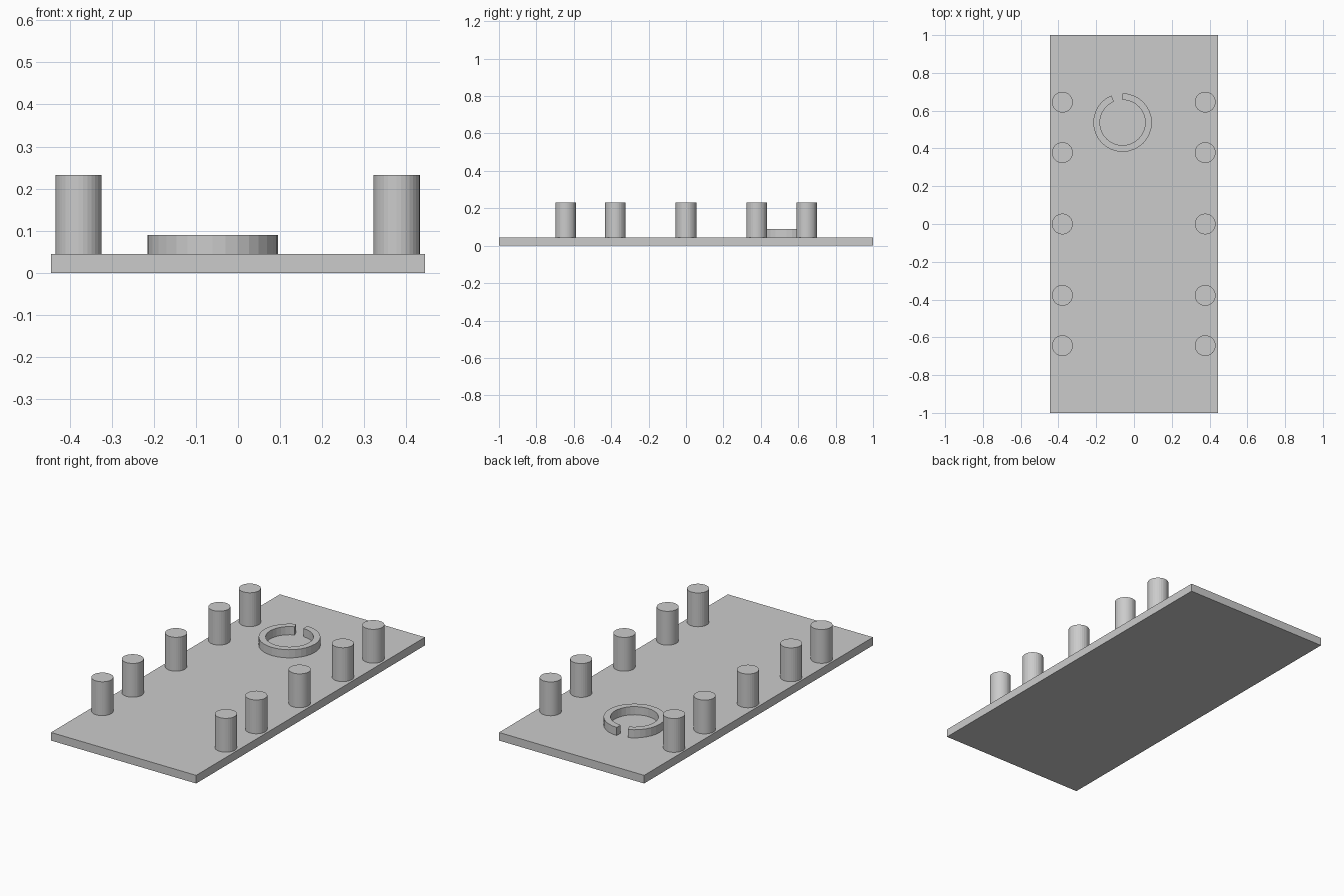
import bpy, bmesh, math
from mathutils import Vector

if "Cube" in bpy.data.objects:
    bpy.data.objects.remove(bpy.data.objects["Cube"], do_unlink=True)

BASE_TOP = 0.045
POST_TOP = 0.232
RING_TOP = 0.09

grey = bpy.data.materials.new("plain grey")
grey.use_nodes = True
colour = (0.6, 0.6, 0.6, 1)
grey.diffuse_color = colour
grey.node_tree.nodes["Principled BSDF"].inputs["Base Color"].default_value = colour


def add_object(name, bm):
    bmesh.ops.recalc_face_normals(bm, faces=bm.faces)
    mesh = bpy.data.meshes.new(name)
    bm.to_mesh(mesh)
    bm.free()
    mesh.materials.append(grey)
    obj = bpy.data.objects.new(name, mesh)
    bpy.context.collection.objects.link(obj)
    return obj


def prism(name, outline, bottom, top):
    """Extrude a flat outline straight up."""
    bm = bmesh.new()
    face = bm.faces.new([bm.verts.new((x, y, bottom)) for x, y in outline])
    grown = bmesh.ops.extrude_face_region(bm, geom=[face], use_keep_orig=True)
    verts = [v for v in grown["geom"] if isinstance(v, bmesh.types.BMVert)]
    bmesh.ops.translate(bm, verts=verts, vec=Vector((0, 0, top - bottom)))
    return add_object(name, bm)


def arc(centre, radius, start, end, steps):
    angles = [math.radians(start + (end - start) * i / steps) for i in range(steps + 1)]
    return [(centre[0] + radius * math.cos(a), centre[1] + radius * math.sin(a)) for a in angles]


# Base plate
prism("base_plate", [(-0.444, -1), (0.444, -1), (0.444, 1), (-0.444, 1)], 0, BASE_TOP)

# Two rows of round posts
for side, x in (("left", 0.377), ("right", -0.379)):
    for i, y in enumerate((-0.644, -0.378, 0, 0.378, 0.645)):
        outline = arc((x, y), 0.055, 0, 360, 32)[:-1]
        prism(f"{side}_post_{i + 1}", outline, BASE_TOP, POST_TOP)

# Open ring with a narrow gap at the back
centre = (-0.0605, 0.537)
outer = arc(centre, 0.155, 112.5, 450, 30)
inner = arc(centre, 0.12, 112.5, 450, 30)
prism("open_ring", outer + inner[::-1], BASE_TOP, RING_TOP)
